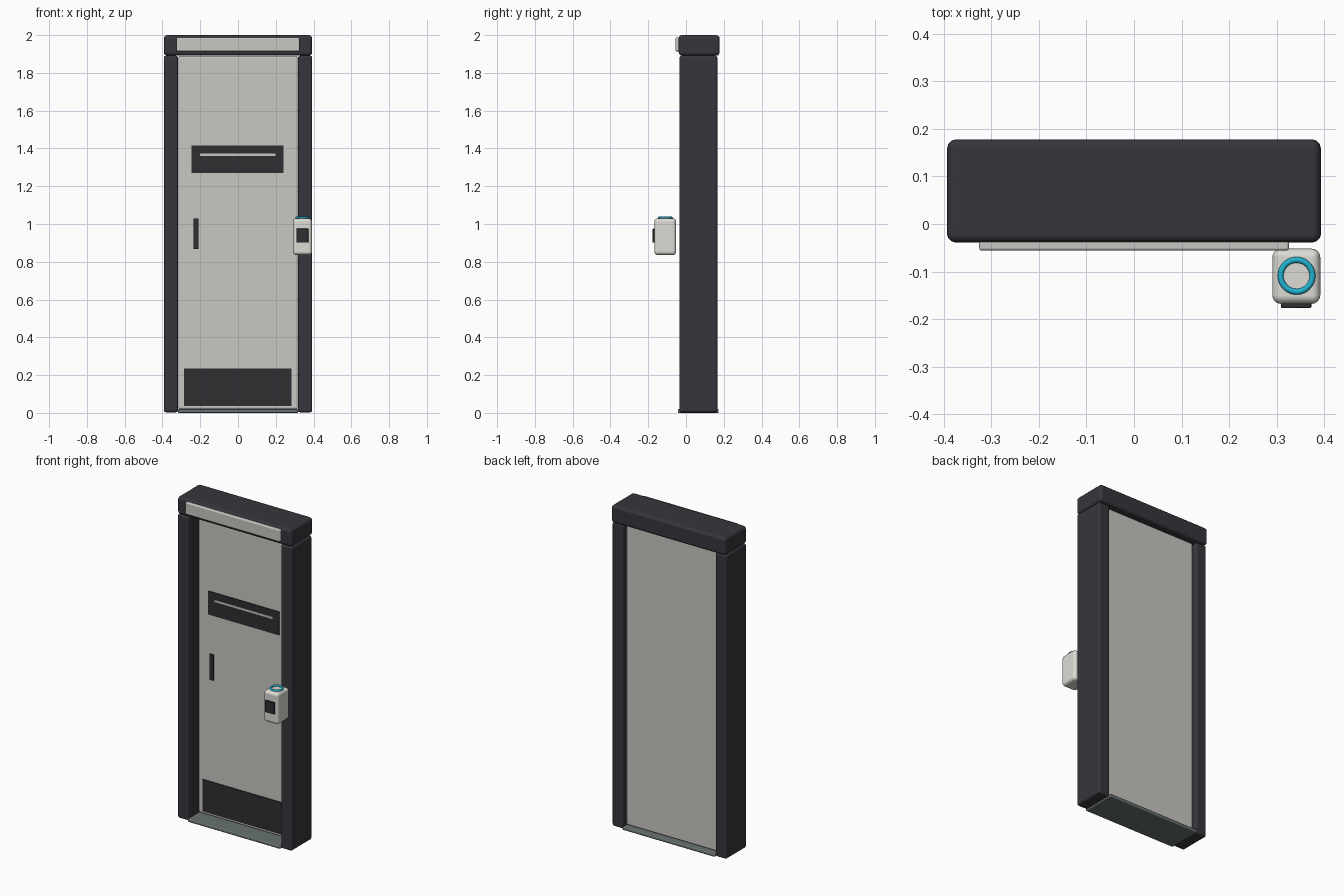
import bpy, math

if "Cube" in bpy.data.objects:
    bpy.data.objects.remove(bpy.data.objects["Cube"])


def material(name, r, g, b):
    m = bpy.data.materials.new(name)
    m.diffuse_color = (r, g, b, 1)
    m.use_nodes = True
    m.node_tree.nodes["Principled BSDF"].inputs["Base Color"].default_value = m.diffuse_color
    return m


FRAME = material("charcoal frame", 0.038, 0.036, 0.045)
INSET = material("dark inset", 0.028, 0.028, 0.032)
DOOR = material("light grey door", 0.58, 0.57, 0.54)
SHELL = material("off white shell", 0.72, 0.71, 0.66)
SILL = material("grey metal", 0.14, 0.165, 0.165)
CYAN = material("cyan light", 0.015, 0.45, 0.63)


def box(name, x, y, z, mat, bevel=0.0, segments=3):
    """Box from (min, max) ranges, with optional rounded edges."""
    bpy.ops.mesh.primitive_cube_add(
        size=1, location=[(a + b) / 2 for a, b in (x, y, z)])
    ob = bpy.context.object
    ob.name = name
    ob.scale = [b - a for a, b in (x, y, z)]
    bpy.ops.object.transform_apply(location=False, rotation=False, scale=True)
    ob.data.materials.append(mat)
    if bevel:
        bpy.ops.object.shade_smooth()
        mod = ob.modifiers.new("rounding", 'BEVEL')
        mod.width = bevel
        mod.segments = segments
        mod.harden_normals = True  # keeps the large faces flat
        bpy.ops.object.modifier_apply(modifier=mod.name)
    return ob


# Frame: two jambs, header with its light panel, threshold
for side, x in (("left", (-0.393, -0.317)), ("right", (0.317, 0.393))):
    box(side + "_jamb", x, (-0.035, 0.166), (0.003, 1.891), FRAME, 0.012)
box("header", (-0.393, 0.393), (-0.039, 0.178), (1.891, 2.0), FRAME, 0.018)
box("header_panel", (-0.326, 0.326), (-0.056, -0.03), (1.914, 1.988), DOOR, 0.006)
box("threshold", (-0.318, 0.318), (-0.043, 0.173), (0, 0.02), SILL, 0.006, 2)

# Door leaf with its flat fittings
FACE = 0.063
box("door_leaf", (-0.316, 0.316), (FACE, 0.138), (0.02, 1.89), DOOR, 0.01)
box("kick_plate", (-0.285, 0.283), (FACE - 0.006, FACE + 0.003), (0.037, 0.235), INSET)
box("upper_panel", (-0.245, 0.241), (FACE - 0.006, FACE + 0.003), (1.27, 1.415), INSET)
box("panel_stripe", (-0.2, 0.198), (FACE - 0.009, FACE - 0.004), (1.361, 1.374), DOOR)
box("door_handle", (-0.235, -0.21), (FACE - 0.008, FACE + 0.001), (0.868, 1.028), INSET)

# Access control unit standing in front of the right jamb
box("control_box", (0.291, 0.392), (-0.168, -0.052), (0.836, 1.03), SHELL, 0.018, 4)
box("control_screen", (0.309, 0.373), (-0.177, -0.162), (0.902, 0.975), INSET, 0.002, 1)
bpy.ops.mesh.primitive_torus_add(
    location=(0.342, -0.109, 1.033), major_radius=0.0335, minor_radius=0.0062,
    major_segments=40, minor_segments=10)
ring = bpy.context.object
ring.name = "control_light_ring"
ring.data.materials.append(CYAN)
bpy.ops.object.shade_smooth()
